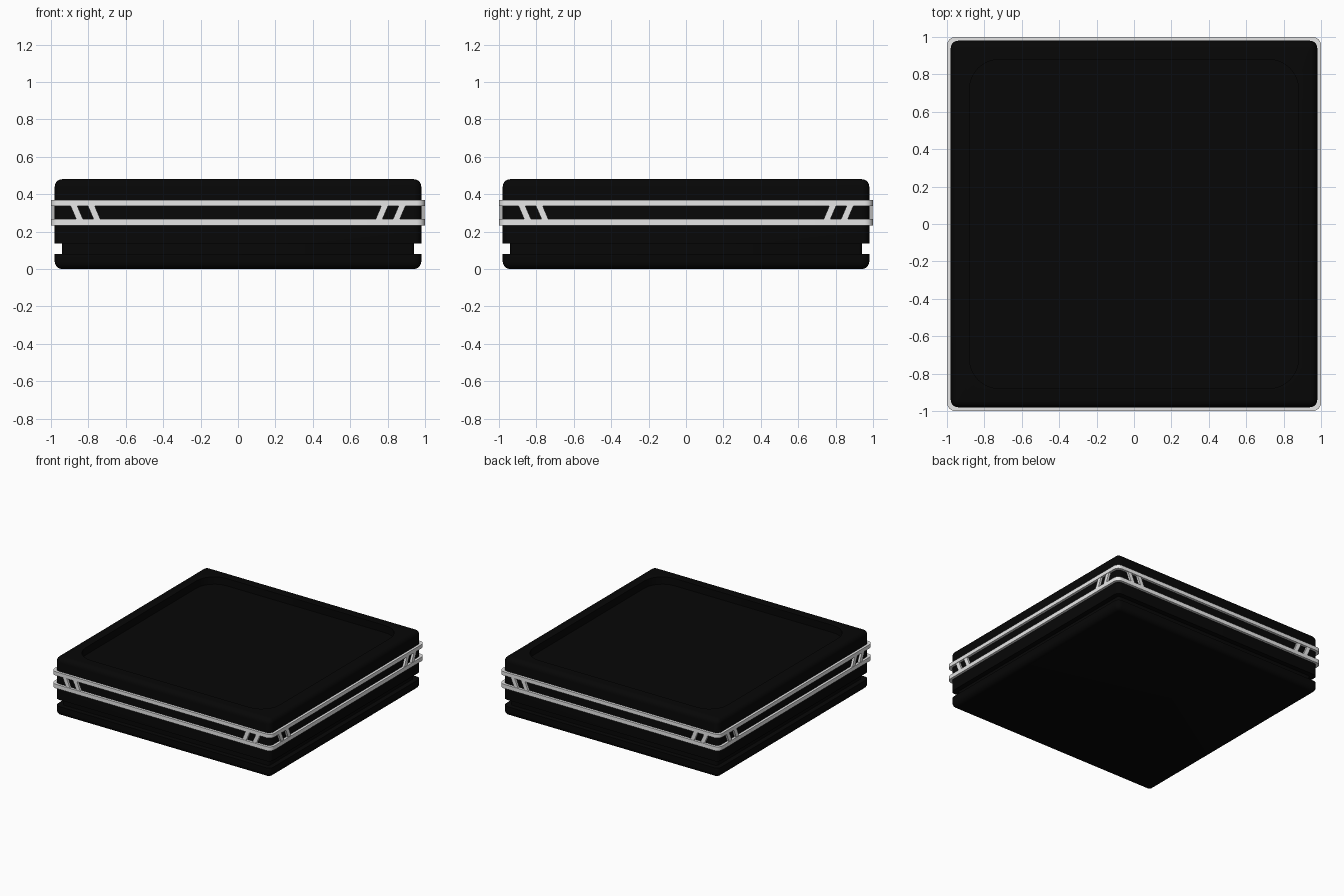
import bpy, bmesh, math
from mathutils import Matrix

if "Cube" in bpy.data.objects:
    bpy.data.objects.remove(bpy.data.objects["Cube"])


def material(name, rgb):
    m = bpy.data.materials.new(name)
    m.diffuse_color = (*rgb, 1)
    m.use_nodes = True
    m.node_tree.nodes["Principled BSDF"].inputs["Base Color"].default_value = m.diffuse_color
    return m


BLACK = material("black plastic", (0.002, 0.002, 0.002))
SILVER = material("silver trim", (0.8, 0.8, 0.8))


def rounded_square(half, r, z, steps=6):
    """Points of a square with rounded corners at height z."""
    pts = []
    for c in range(4):
        base = math.pi / 2 * c
        sx, sy = ((1, 1), (-1, 1), (-1, -1), (1, -1))[c]
        for i in range(steps + 1):
            a = base + math.pi / 2 * i / steps
            pts.append((sx * (half - r) + r * math.cos(a),
                        sy * (half - r) + r * math.sin(a), z))
    return pts


def finish(bm, name, mat, smooth=True):
    bmesh.ops.recalc_face_normals(bm, faces=bm.faces[:])
    me = bpy.data.meshes.new(name)
    bm.to_mesh(me)
    bm.free()
    me.materials.append(mat)
    ob = bpy.data.objects.new(name, me)
    bpy.context.collection.objects.link(ob)
    if smooth:
        bpy.ops.object.select_all(action='DESELECT')
        ob.select_set(True)
        bpy.context.view_layer.objects.active = ob
        bpy.ops.object.shade_smooth_by_angle(angle=math.radians(30))
    return ob


def loft(name, profile, mat, closed=False):
    """Skin stacked rounded squares given as (half width, radius, z)."""
    bm = bmesh.new()
    rings = [[bm.verts.new(p) for p in rounded_square(*s)] for s in profile]
    pairs = list(zip(rings, rings[1:]))
    if closed:
        pairs.append((rings[-1], rings[0]))
    for a, b in pairs:
        n = len(a)
        for i in range(n):
            j = (i + 1) % n
            bm.faces.new((a[i], a[j], b[j], b[i]))
    if not closed:
        bm.faces.new(rings[0])
        bm.faces.new(rings[-1])
    return finish(bm, name, mat)


# Body: rounded slab with a groove near the base and a recess on top
W, R, H = 0.98, 0.04, 0.48
profile = []
for i in range(6):                                  # rounded bottom edge
    a = math.pi / 2 * i / 5
    profile.append((W - R + R * math.sin(a), max(R * math.sin(a), 0.002),
                    R - R * math.cos(a)))
profile += [(W, R, 0.08), (0.94, 0.02, 0.08),       # groove
            (0.94, 0.02, 0.135), (W, R, 0.135)]
for i in range(6):                                  # rounded top edge
    a = math.pi / 2 * i / 5
    profile.append((W - R + R * math.cos(a), max(R * math.cos(a), 0.002),
                    H - R + R * math.sin(a)))
profile += [(0.88, 0.16, H), (0.88, 0.16, H - 0.06)]    # top recess
loft("body", profile, BLACK)

# Two trim rails wrapping the body
for name, z0, z1 in (("lower_rail", 0.233, 0.266), ("upper_rail", 0.338, 0.369)):
    loft(name, [(0.97, 0.03, z0), (1.0, 0.045, z0),
                (1.0, 0.045, z1), (0.97, 0.03, z1)], SILVER, closed=True)

# Slanted struts between the rails, a mirrored pair at each end of every side
bm = bmesh.new()
for side in range(4):
    rot = Matrix.Rotation(math.pi / 2 * side, 3, 'Z')
    for s in (-1, 1):
        for x in (0.828, 0.735):
            lo, hi = [], []
            for dx, y in ((0, -0.97), (0.036, -0.97), (0.036, -0.997), (0, -0.997)):
                for ring, z, lean in ((lo, 0.25, -0.006), (hi, 0.353, 0.038)):
                    v = bm.verts.new((s * (x + dx + lean), y, z))
                    v.co = rot @ v.co
                    ring.append(v)
            bm.faces.new(lo)
            bm.faces.new(hi)
            for i in range(4):
                j = (i + 1) % 4
                bm.faces.new((lo[i], lo[j], hi[j], hi[i]))
finish(bm, "slanted_struts", SILVER, smooth=False)
